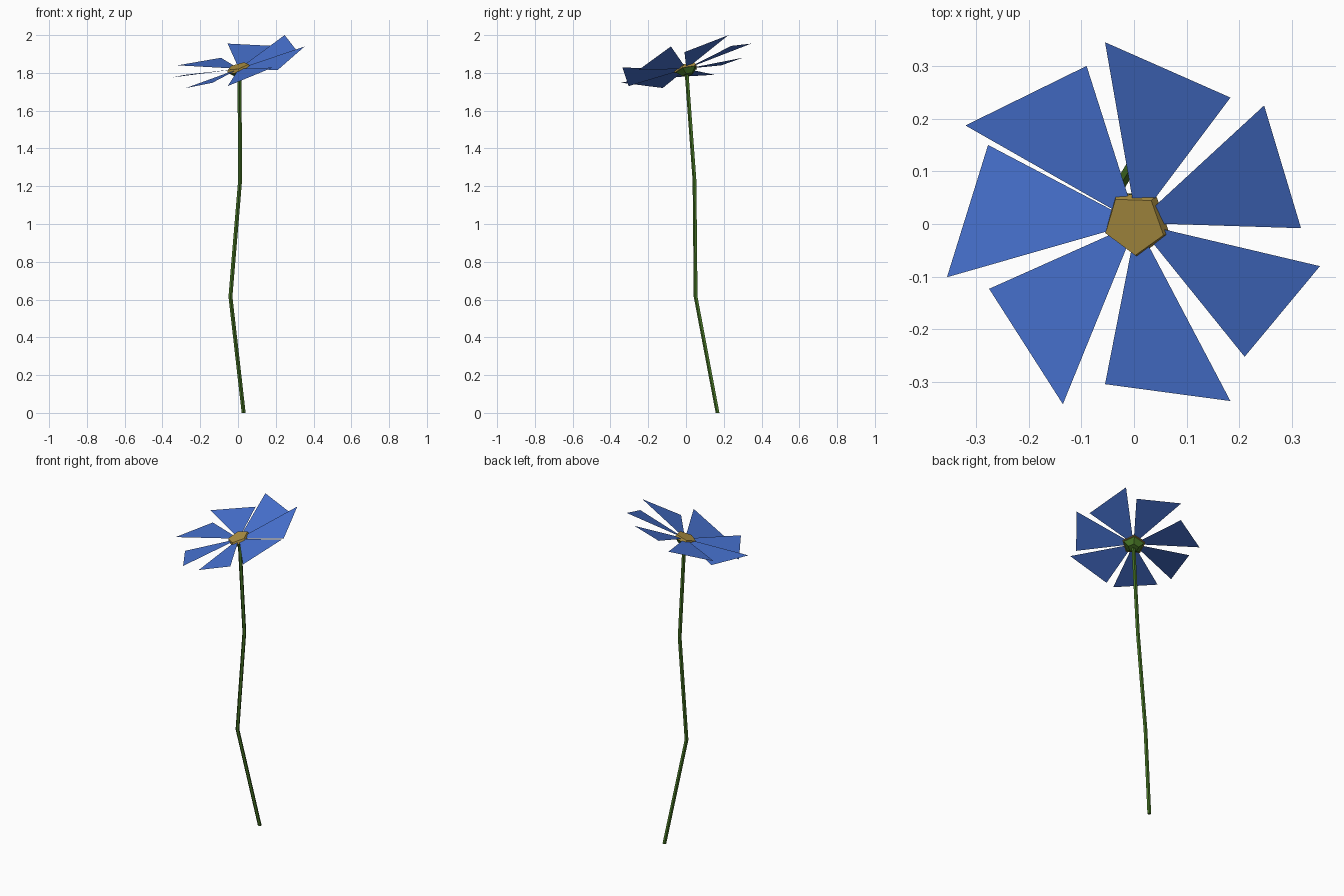
import bpy
import math
from mathutils import Vector

if "Cube" in bpy.data.objects:
    bpy.data.objects.remove(bpy.data.objects["Cube"])


def material(name, rgb):
    m = bpy.data.materials.new(name)
    m.diffuse_color = (*rgb, 1)
    m.use_nodes = True
    m.node_tree.nodes["Principled BSDF"].inputs["Base Color"].default_value = m.diffuse_color
    return m


BLUE = material("petal_blue", (0.064, 0.17, 0.64))
YELLOW = material("centre_yellow", (0.42, 0.28, 0.055))
GREEN = material("stem_green", (0.06, 0.17, 0.018))


def add_mesh(name, verts, faces, mat):
    me = bpy.data.meshes.new(name)
    me.from_pydata(verts, [], faces)
    me.materials.append(mat)
    ob = bpy.data.objects.new(name, me)
    bpy.context.collection.objects.link(ob)
    return ob


def loft(name, rings, mat):
    """Skin equal-sized rings, lowest first, and cap both ends."""
    n = len(rings[0])
    verts = [v for r in rings for v in r]
    faces = [(k * n + i, k * n + (i + 1) % n, (k + 1) * n + (i + 1) % n, (k + 1) * n + i)
             for k in range(len(rings) - 1) for i in range(n)]
    faces.append(tuple(reversed(range(n))))
    faces.append(tuple(range(len(verts) - n, len(verts))))
    return add_mesh(name, verts, faces, mat)


def ring(centre, r, n=5, axis=Vector((0, 0, 1)), h=0.0):
    """Regular polygon at height h along an axis, one corner facing front."""
    q = Vector((0, 0, 1)).rotation_difference(axis)
    pts = []
    for i in range(n):
        a = 2 * math.pi * i / n - math.pi / 2
        pts.append(Vector(centre) + q @ Vector((r * math.cos(a), r * math.sin(a), h)))
    return pts


# Crooked stem
path = [(0.03, 0.168, 0), (-0.04, 0.052, 0.615), (0.011, 0.046, 1.23), (0.008, 0.004, 1.805)]
loft("stem", [ring(p, 0.011) for p in path], GREEN)

# Tilted flower head: green calyx below, yellow pentagonal centre above
axis = Vector((-0.28, -0.26, 1)).normalized()
head = (0.004, 0.002, 1.822)
loft("calyx", [ring(head, r, axis=axis, h=h) for r, h in ((0.03, -0.034), (0.06, -0.006))], GREEN)
loft("flower_centre", [ring(head, r, axis=axis, h=h) for r, h in ((0.067, -0.006), (0.06, 0.014))], YELLOW)

# Seven flat triangular petals, each given by its two outer corners
apex = (0.005, 0.002, 1.822)
corners = [
    ((0.183, 0.24, 1.943), (-0.055, 0.345, 1.955)),
    ((0.317, -0.008, 1.91), (0.247, 0.225, 2.0)),
    ((0.21, -0.252, 1.815), (0.353, -0.08, 1.94)),
    ((-0.055, -0.304, 1.73), (0.183, -0.336, 1.828)),
    ((-0.275, -0.123, 1.72), (-0.135, -0.342, 1.748)),
    ((-0.277, 0.15, 1.79), (-0.355, -0.101, 1.775)),
    ((-0.09, 0.30, 1.88), (-0.32, 0.187, 1.84)),
]
for i, (a, b) in enumerate(corners):
    face = (0, 1, 2)
    if (Vector(a) - Vector(apex)).cross(Vector(b) - Vector(apex)).z < 0:
        face = (0, 2, 1)
    add_mesh(f"petal_{i + 1}", [apex, a, b], [face], BLUE)
